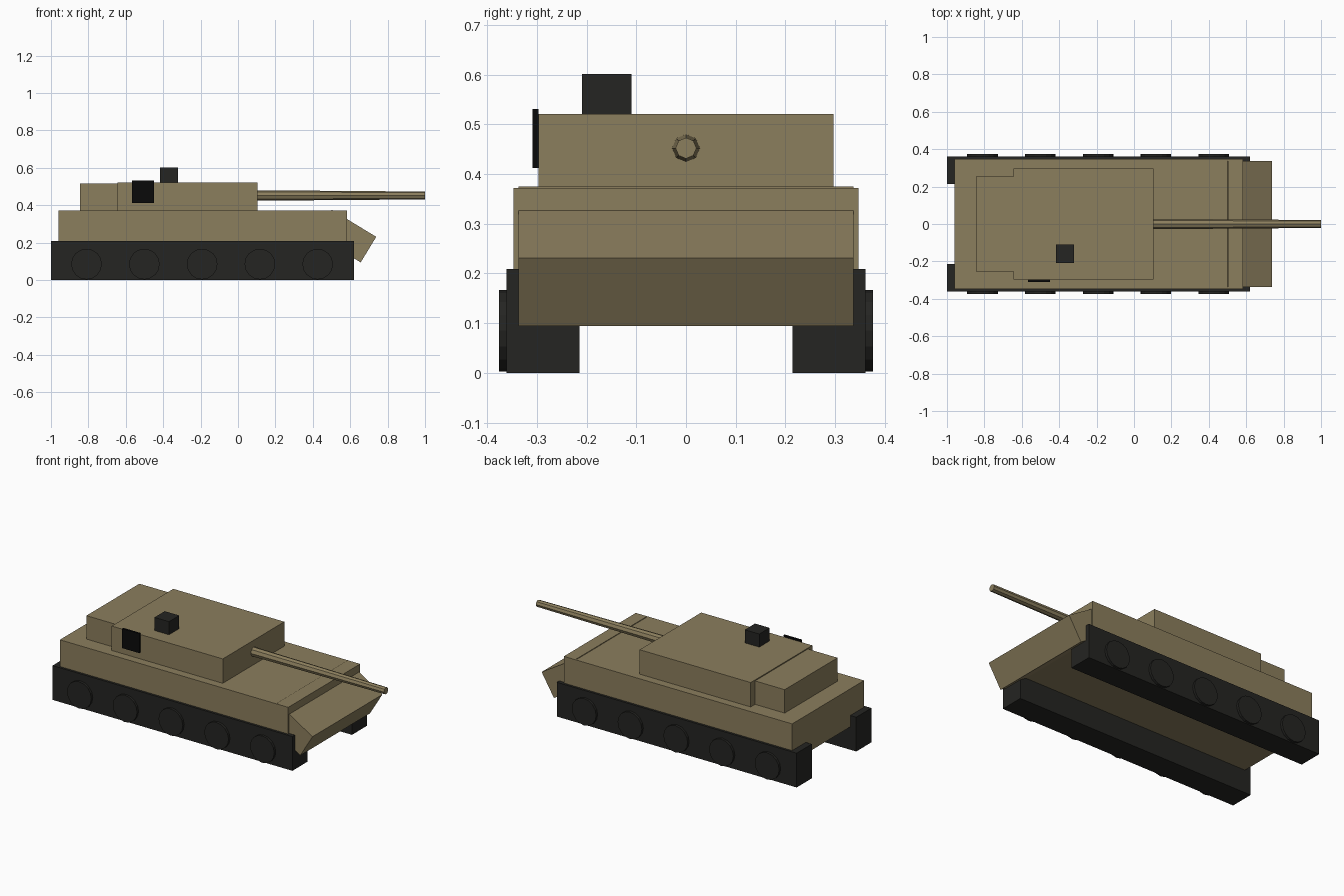
import bpy
from math import pi, atan2, hypot

if "Cube" in bpy.data.objects:
    bpy.data.objects.remove(bpy.data.objects["Cube"])


def material(name, rgb):
    m = bpy.data.materials.new(name)
    m.diffuse_color = (*rgb, 1)
    m.use_nodes = True
    m.node_tree.nodes["Principled BSDF"].inputs["Base Color"].default_value = m.diffuse_color
    return m


tan = material("tan_paint", (0.26, 0.21, 0.11))
dark = material("dark_rubber", (0.018, 0.018, 0.016))
black = material("black", (0.003, 0.003, 0.003))


def box(name, lo, hi, mat):
    centre = [(a + b) / 2 for a, b in zip(lo, hi)]
    bpy.ops.mesh.primitive_cube_add(size=1, location=centre)
    ob = bpy.context.object
    ob.name = name
    ob.scale = [b - a for a, b in zip(lo, hi)]
    bpy.ops.object.transform_apply(location=False, rotation=False, scale=True)
    ob.data.materials.append(mat)
    return ob


# Hull
box("hull", (-0.96, -0.347, 0.14), (0.582, 0.347, 0.372), tan)

# Sloped front plate: a box tilted about y, sunk into the hull nose
top, nose, thick = (0.503, 0.374), (0.74, 0.23), 0.16
length = hypot(nose[0] - top[0], nose[1] - top[1])
angle = atan2(top[1] - nose[1], nose[0] - top[0])
plate = box("front_plate", (-length / 2, -0.337, -thick / 2),
            (length / 2, 0.337, thick / 2), tan)
plate.rotation_euler.y = angle
plate.location = (0.579, 0, 0.2345)

# Turret and its rear stowage block
box("turret", (-0.645, -0.297, 0.37), (0.105, 0.297, 0.521), tan)
box("turret_rear", (-0.845, -0.255, 0.37), (-0.64, 0.255, 0.515), tan)

# Tapered gun barrel
bpy.ops.mesh.primitive_cone_add(vertices=8, radius1=0.028, radius2=0.021, depth=0.92,
                                location=(0.54, 0, 0.452), rotation=(0, pi / 2, 0))
barrel = bpy.context.object
barrel.name = "gun_barrel"
barrel.data.materials.append(tan)

# Roof sight and side panel
box("roof_sight", (-0.418, -0.209, 0.515), (-0.32, -0.11, 0.601), dark)
box("side_panel", (-0.566, -0.309, 0.412), (-0.45, -0.297, 0.531), black)

# Tracks and road wheels on both sides
for side, s in (("right", -1), ("left", 1)):
    ys = sorted((s * 0.214, s * 0.361))
    box(f"{side}_track", (-1, ys[0], 0), (0.62, ys[1], 0.209), dark)
    for i in range(5):
        bpy.ops.mesh.primitive_cylinder_add(vertices=16, radius=0.082, depth=0.055,
                                            location=(-0.81 + i * 0.309, s * 0.348, 0.085),
                                            rotation=(pi / 2, 0, 0))
        wheel = bpy.context.object
        wheel.name = f"{side}_wheel_{i + 1}"
        wheel.data.materials.append(dark)
